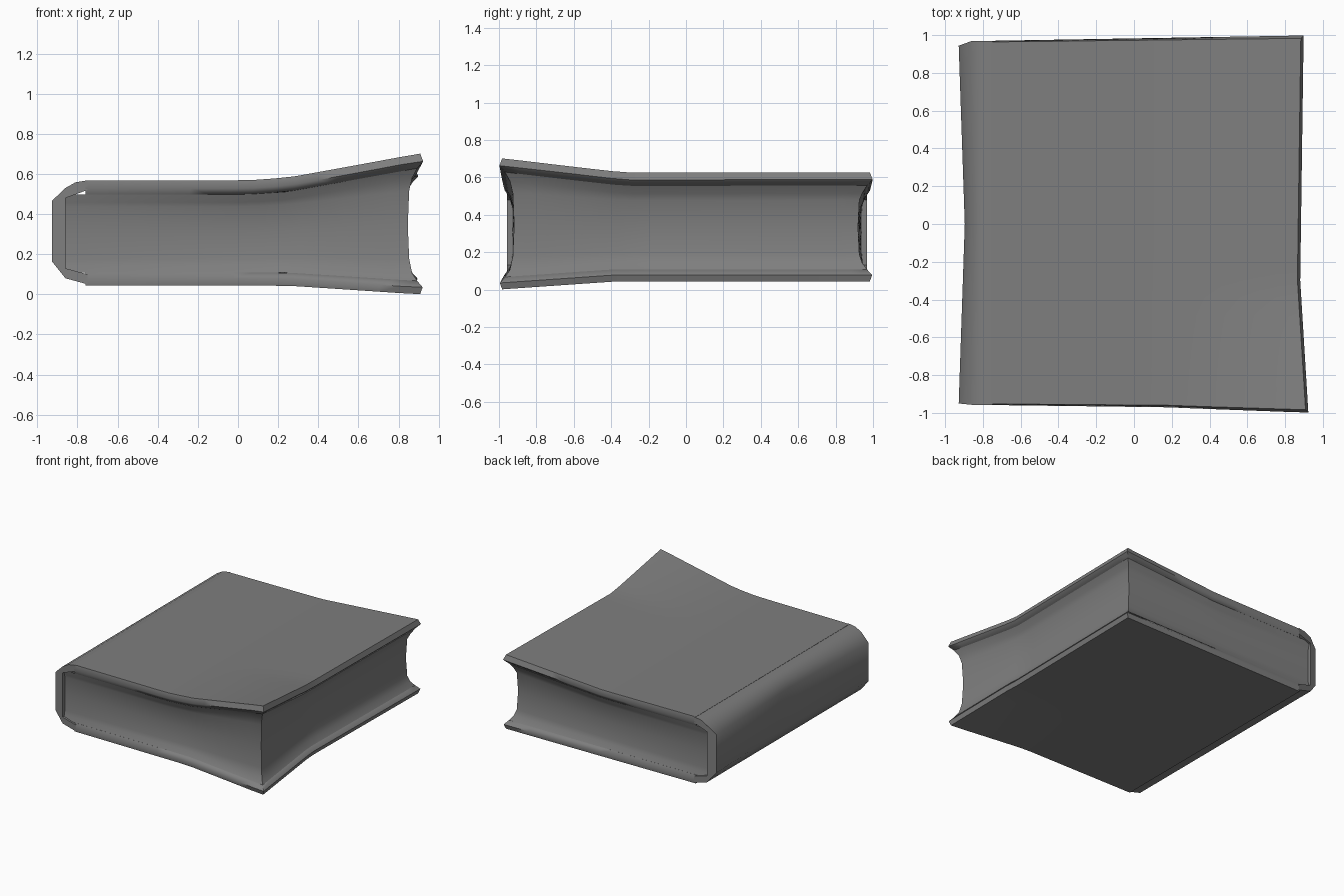
import bpy, bmesh

if "Cube" in bpy.data.objects:
    bpy.data.objects.remove(bpy.data.objects["Cube"])

grey = bpy.data.materials.new("dark_grey")
grey.use_nodes = True
grey.diffuse_color = (0.21, 0.21, 0.21, 1)
grey.node_tree.nodes["Principled BSDF"].inputs["Base Color"].default_value = (0.21, 0.21, 0.21, 1)

NX, NY = 16, 20


def ramp(a, start, end):
    return min(1, max(0, (a - start) / (end - start)))


def top_z(x, y):
    # cover curls up toward the fore edge, most at the front corner
    back = 0.06 * ramp(x, 0.05, 0.9)
    front = 0.075 * ramp(x, 0.25, 0.9) * ramp(y, -0.33, -1)
    return 0.568 + back + front


def bottom_z(x, y):
    return 0.043 - 0.043 * ramp(x, 0.25, 0.88) * ramp(y, -0.38, -1)


def place(u, v, left, inset, f, offset):
    # u runs spine to fore edge, v runs front to back
    right = 0.88 + 0.018 * ramp(v, -0.3, 1) + 0.043 * ramp(v, -0.3, -1)
    x = left + u * (right - inset - left)
    if v < 0:
        half = 0.957 + 0.015 * ramp(x, -0.86, 0.3) + 0.026 * ramp(x, 0.2, 0.9)
    else:
        half = 0.968 + 0.03 * ramp(x, -0.86, 0.9)
    y = v * (half - inset * (0.4 + 0.6 * u))
    low, high = bottom_z(x, y), top_z(x, y)
    return x, y, low + f * (high - low) + offset


def finish(bm, name, angle):
    bmesh.ops.recalc_face_normals(bm, faces=bm.faces)
    mesh = bpy.data.meshes.new(name)
    bm.to_mesh(mesh)
    bm.free()
    mesh.materials.append(grey)
    obj = bpy.data.objects.new(name, mesh)
    bpy.context.collection.objects.link(obj)
    bpy.ops.object.select_all(action="DESELECT")
    obj.select_set(True)
    bpy.context.view_layer.objects.active = obj
    bpy.ops.object.shade_smooth_by_angle(angle=angle)


def slab(name, left, levels, capped):
    """Stack outline rings at the given (inset, height fraction, offset) levels."""
    bm = bmesh.new()
    rim = [(i, 0) for i in range(NX)] + [(NX, j) for j in range(NY)]
    rim += [(NX - i, NY) for i in range(NX)] + [(0, NY - j) for j in range(NY)]
    rings = []
    for level in levels:
        rings.append({p: bm.verts.new(place(p[0] / NX, 2 * p[1] / NY - 1, left, *level)) for p in rim})
    for a, b in zip(rings, rings[1:]):
        for p, q in zip(rim, rim[1:] + rim[:1]):
            bm.faces.new((a[p], a[q], b[q], b[p]))
    if capped:
        for ring, level in ((rings[0], levels[0]), (rings[-1], levels[-1])):
            for i in range(1, NX):
                for j in range(1, NY):
                    ring[i, j] = bm.verts.new(place(i / NX, 2 * j / NY - 1, left, *level))
            for i in range(NX):
                for j in range(NY):
                    bm.faces.new([ring[c] for c in ((i, j), (i + 1, j), (i + 1, j + 1), (i, j + 1))])
    finish(bm, name, 1.0)


# Covers with rounded lips
slab("top_cover", -0.76, [(0.015, 1, 0), (0, 1, -0.04), (0.03, 1, -0.07)], True)
slab("bottom_cover", -0.76, [(0.015, 0, 0), (0.003, 0, 0.035), (0.03, 0, 0.065)], True)

# Page block, hollowed on its three open sides
slab("page_block", -0.86, [(0.03, 1, -0.07), (0.055, 1, -0.11), (0.07, 0.75, 0), (0.077, 0.5, 0),
                           (0.07, 0.25, 0), (0.055, 0, 0.1), (0.03, 0, 0.065)], False)

# Spine wrapped round the pages, bowed inward at its middle
outer = [(-0.75, 0.568), (-0.81, 0.558), (-0.86, 0.53), (-0.928, 0.465),
         (-0.928, 0.165), (-0.86, 0.08), (-0.75, 0.05)]
inner = [(-0.75, 0.1), (-0.86, 0.13), (-0.86, 0.48), (-0.75, 0.52)]
bm = bmesh.new()
rows = []
for j in range(NY + 1):
    v = 2 * j / NY - 1
    row = []
    for x, z in outer + inner:
        k = ramp(x, -0.93, -0.86)
        half = 0.95 + 0.007 * k if v < 0 else 0.943 + 0.026 * k
        bow = 0.033 * (1 - abs(v)) * (1 - k)
        row.append(bm.verts.new((x + bow, v * half, z)))
    rows.append(row)
for a, b in zip(rows, rows[1:]):
    for i in range(len(a)):
        n = (i + 1) % len(a)
        bm.faces.new((a[i], a[n], b[n], b[i]))
bm.faces.new(rows[0])
bm.faces.new(rows[-1])
finish(bm, "spine", 0.9)
